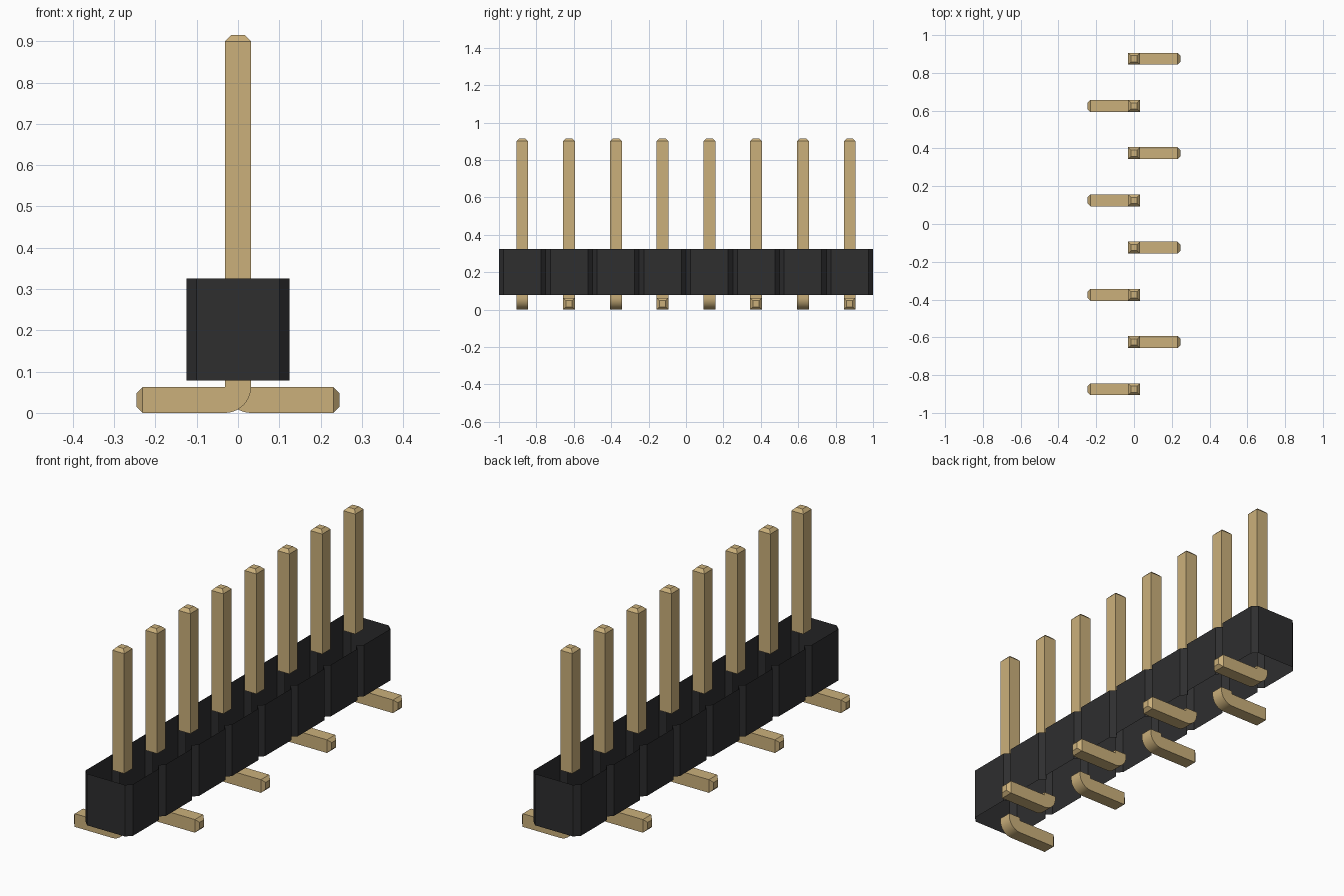
import bpy, bmesh, math

cube = bpy.data.objects.get("Cube")
if cube:
    bpy.data.objects.remove(cube, do_unlink=True)

COUNT, PITCH = 8, 0.25
HALF = 0.0315              # half thickness of a square pin
TIP = 0.015                # chamfer at pin ends
BODY_LOW, BODY_TOP = 0.078, 0.325
BODY_X, NOTCH = 0.125, 0.025


def material(name, srgb):
    lin = [(c / 255 / 12.92) if c < 11 else ((c / 255 + 0.055) / 1.055) ** 2.4 for c in srgb]
    m = bpy.data.materials.new(name)
    m.use_nodes = True
    m.diffuse_color = (*lin, 1)
    m.node_tree.nodes["Principled BSDF"].inputs["Base Color"].default_value = (*lin, 1)
    return m


gold = material("gold metal", (203, 176, 123))
black = material("black plastic", (46, 46, 47))


def mesh_from(bm, name, mat):
    bmesh.ops.recalc_face_normals(bm, faces=bm.faces)
    me = bpy.data.meshes.new(name)
    bm.to_mesh(me)
    bm.free()
    me.materials.append(mat)
    return me


def add(name, me, loc=(0, 0, 0), turn=0.0):
    ob = bpy.data.objects.new(name, me)
    ob.location = loc
    ob.rotation_euler.z = turn
    bpy.context.collection.objects.link(ob)
    return ob


def sweep(name, sections):
    """Square bar through sections (a, b, half_y): two xz points and a half depth; far end capped."""
    bm = bmesh.new()
    rings = []
    for a, b, h in sections:
        rings.append([bm.verts.new((p[0], y, p[1]))
                      for p, y in ((a, -h), (b, -h), (b, h), (a, h))])
    for r, s in zip(rings, rings[1:]):
        for i in range(4):
            j = (i + 1) % 4
            bm.faces.new((r[i], r[j], s[j], s[i]))
    bm.faces.new(rings[-1])
    bmesh.ops.remove_doubles(bm, verts=bm.verts, dist=1e-5)
    return mesh_from(bm, name, gold)


# Housing: notched outline raised into an open sleeve
side = []
for i in range(COUNT):
    y = -1 + i * PITCH
    side += [(BODY_X - NOTCH, y), (BODY_X, y + NOTCH), (BODY_X, y + PITCH - NOTCH)]
side.append((BODY_X - NOTCH, 1))
outline = side + [(-x, y) for x, y in reversed(side)]
bm = bmesh.new()
low = [bm.verts.new((x, y, BODY_LOW)) for x, y in outline]
top = [bm.verts.new((x, y, BODY_TOP)) for x, y in outline]
for i in range(len(outline)):
    j = (i + 1) % len(outline)
    bm.faces.new((low[i], low[j], top[j], top[i]))
add("housing", mesh_from(bm, "housing", black))

# Upright pin with chamfered tip
inner = HALF - TIP
pin = sweep("pin", [((-HALF, BODY_TOP), (HALF, BODY_TOP), HALF),
                    ((-HALF, 0.90), (HALF, 0.90), HALF),
                    ((-inner, 0.915), (inner, 0.915), inner)])

# Bent foot: stub, quarter bend about the inner corner, straight toe, chamfered tip
W = 2 * HALF
sections = [((HALF, BODY_LOW), (-HALF, BODY_LOW), HALF)]
for k in range(11):
    t = math.pi / 2 * k / 10
    sections.append(((HALF, W), (HALF - W * math.cos(t), W - W * math.sin(t)), HALF))
sections += [((0.231, W), (0.231, 0), HALF),
             ((0.246, W - TIP), (0.246, TIP), inner)]
foot = sweep("foot", sections)

# Row of pins, feet alternating from side to side
for i in range(COUNT):
    y = -1 + PITCH * (i + 0.5)
    add(f"pin_{i + 1}", pin, (0, y, 0))
    ob = add(f"foot_{i + 1}", foot, (0, y, 0), 0 if i % 2 else math.pi)

# Smooth the bends only
bpy.ops.object.select_all(action='DESELECT')
ob.select_set(True)
bpy.context.view_layer.objects.active = ob
bpy.ops.object.shade_smooth_by_angle(angle=math.radians(30))
